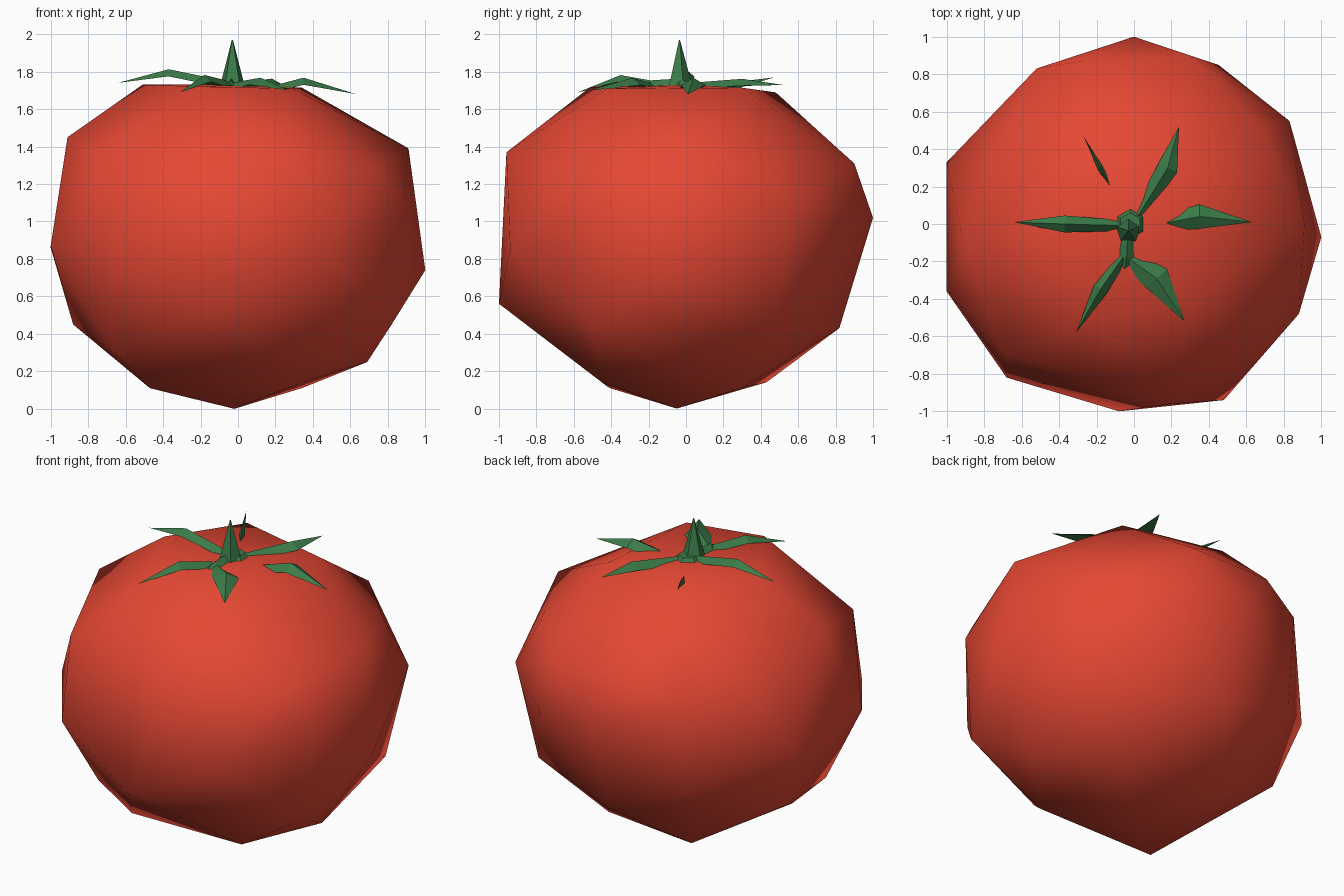
import bpy, bmesh
from mathutils import Vector

cube = bpy.data.objects.get("Cube")
if cube:
    bpy.data.objects.remove(cube, do_unlink=True)


def make_material(name, rgb):
    mat = bpy.data.materials.new(name)
    mat.use_nodes = True
    color = (*rgb, 1)
    mat.diffuse_color = color
    mat.node_tree.nodes["Principled BSDF"].inputs["Base Color"].default_value = color
    return mat


def make_object(name, bm, mat, smooth):
    bmesh.ops.recalc_face_normals(bm, faces=bm.faces[:])
    mesh = bpy.data.meshes.new(name)
    bm.to_mesh(mesh)
    bm.free()
    for poly in mesh.polygons:
        poly.use_smooth = smooth
    mesh.materials.append(mat)
    obj = bpy.data.objects.new(name, mesh)
    bpy.context.scene.collection.objects.link(obj)
    return obj


red = make_material("ripe red skin", (.79, .064, .034))
green = make_material("leaf green", (.044, .2, .066))

# Fruit body: lumpy rings of corner points wrapped in a convex skin
crown = [(0, 0, 1.73), (-.51, -.02, 1.73), (-.2, -.51, 1.72),
         (.29, -.42, 1.71), (.34, .3, 1.715), (-.27, .48, 1.69)]
shoulder = [(.91, 0, 1.39), (-.91, -.11, 1.45), (-.7, -.7, 1.31),
            (.2, -.96, 1.37), (.3, .9, 1.31), (.74, -.58, 1.28),
            (-.28, .87, 1.33), (.68, .5, 1.33), (-.7, .48, 1.32)]
belly = [(1, -.07, .74), (.83, .55, 1.04), (.45, .85, .95), (0, 1, 1.02),
         (-.52, .83, 1.18), (-1, .33, .86), (-1, -.36, .87),
         (-.68, -.82, .8), (-.08, -1, .56), (.48, -.94, .85),
         (.88, -.48, 1.1)]
underside = [(.82, -.5, .45), (.7, .5, .44), (.69, -.13, .25),
             (-.88, .21, .45), (-.66, -.48, .3), (.34, -.75, .5),
             (-.02, .82, .43), (-.55, .75, .65)]
base = [(-.02, -.05, 0), (-.47, -.41, .11), (.34, -.45, .14),
        (.34, .3, .11), (-.34, .43, .14)]

bm = bmesh.new()
for spot in crown + shoulder + belly + underside + base:
    bm.verts.new(spot)
bmesh.ops.convex_hull(bm, input=bm.verts[:])
bmesh.ops.delete(bm, geom=[v for v in bm.verts if not v.link_faces], context='VERTS')
make_object("fruit_body", bm, red, True)


def make_leaf(name, root, middle, tip, half_width, ridge):
    """Folded blade: two triangular sections closing to a point."""
    root, middle, tip = Vector(root), Vector(middle), Vector(tip)
    side = (tip - root).cross(Vector((0, 0, 1))).normalized()
    lift = Vector((0, 0, ridge))
    bm = bmesh.new()
    rings = []
    for center, scale in ((root, .6), (middle, 1)):
        offset = side * half_width * scale
        points = (center - offset - lift, center + lift * .5, center + offset - lift)
        rings.append([bm.verts.new(p) for p in points])
    end = bm.verts.new(tip)
    bm.faces.new(rings[0])
    for i in range(3):
        j = (i + 1) % 3
        bm.faces.new((rings[0][i], rings[0][j], rings[1][j], rings[1][i]))
        bm.faces.new((rings[1][i], rings[1][j], end))
    return make_object(name, bm, green, False)


# Calyx leaves radiating from the stem
make_leaf("leaf_right", (-.03, -.01, 1.73), (-.37, 0, 1.8), (-.64, .01, 1.74), .045, .025)
make_leaf("leaf_left", (.14, 0, 1.7), (.35, .04, 1.755), (.63, .01, 1.68), .065, .025)
make_leaf("leaf_back_left", (.02, .04, 1.73), (.18, .3, 1.75), (.24, .52, 1.73), .055, .025)
make_leaf("leaf_back_right", (-.09, .13, 1.68), (-.18, .3, 1.74), (-.27, .47, 1.77), .015, .02)
make_leaf("leaf_front_right", (-.06, -.18, 1.74), (-.18, -.35, 1.77), (-.31, -.58, 1.69), .04, .025)
make_leaf("leaf_front_left", (-.02, -.19, 1.73), (.12, -.29, 1.755), (.27, -.52, 1.7), .075, .025)
make_leaf("front_leaf_stalk", (-.03, -.02, 1.75), (-.04, -.18, 1.74), (-.05, -.24, 1.73), .055, .03)

# Stem: flared stub tapering to a point
bm = bmesh.new()
bmesh.ops.create_cone(bm, cap_ends=True, segments=5, radius1=.075, radius2=.003, depth=.27)
bmesh.ops.translate(bm, verts=bm.verts[:], vec=(-.03, -.035, 1.835))
make_object("stem", bm, green, False)

# Collar joining the leaves under the stem
bm = bmesh.new()
bmesh.ops.create_cone(bm, cap_ends=True, segments=6, radius1=.1, radius2=.06, depth=.05)
bmesh.ops.translate(bm, verts=bm.verts[:], vec=(-.02, 0, 1.725))
make_object("calyx_collar", bm, green, False)
